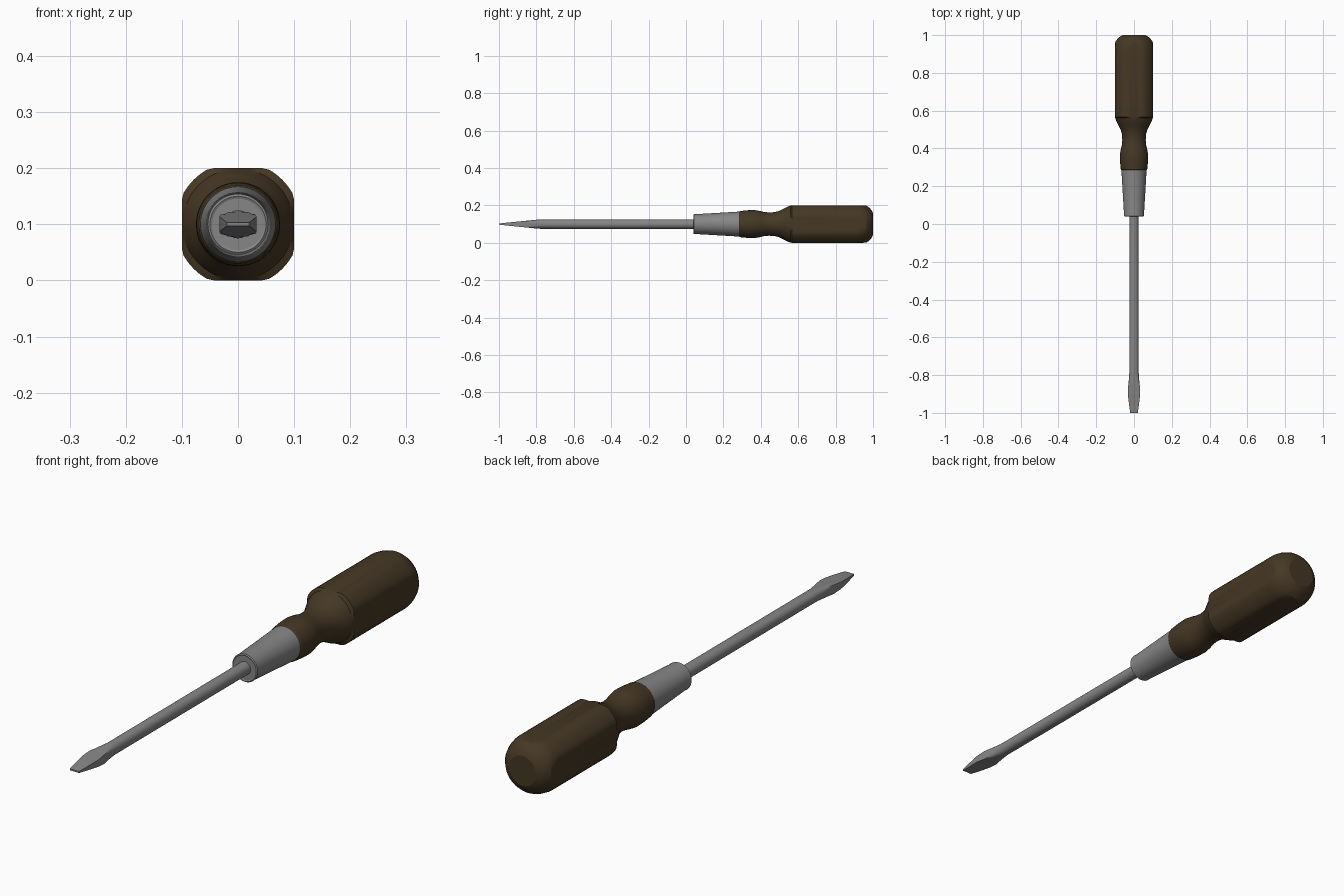
import bpy, math

if "Cube" in bpy.data.objects:
    bpy.data.objects.remove(bpy.data.objects["Cube"])

CZ = 0.1      # height of the tool's axis
N = 48        # sides of every round part


def material(name, rgb):
    m = bpy.data.materials.new(name)
    m.diffuse_color = (*rgb, 1)
    m.use_nodes = True
    m.node_tree.nodes["Principled BSDF"].inputs["Base Color"].default_value = m.diffuse_color
    return m


def clamp(v, lim):
    return max(-lim, min(lim, v))


def loft(name, stations, section, mat, angle=25):
    """Skin rings along y; section(station, angle) gives (x, z)."""
    verts, faces = [], []
    for s in stations:
        for i in range(N):
            x, z = section(s, 2 * math.pi * i / N)
            verts.append((x, s[0], CZ + z))
    for k in range(len(stations) - 1):
        for i in range(N):
            j = (i + 1) % N
            a, b = k * N, (k + 1) * N
            faces.append((a + i, b + i, b + j, a + j))
    last = (len(stations) - 1) * N
    faces.append(tuple(range(N)))
    faces.append(tuple(last + i for i in reversed(range(N))))
    me = bpy.data.meshes.new(name)
    me.from_pydata(verts, [], faces)
    me.materials.append(mat)
    ob = bpy.data.objects.new(name, me)
    bpy.context.collection.objects.link(ob)
    bpy.ops.object.select_all(action='DESELECT')
    ob.select_set(True)
    bpy.context.view_layer.objects.active = ob
    bpy.ops.object.mode_set(mode='EDIT')
    bpy.ops.mesh.select_all(action='SELECT')
    bpy.ops.mesh.normals_make_consistent(inside=False)
    bpy.ops.object.mode_set(mode='OBJECT')
    bpy.ops.object.shade_smooth_by_angle(angle=math.radians(angle))
    return ob


def round_section(s, a):
    return s[1] * math.cos(a), s[1] * math.sin(a)


def flatted_section(s, a):
    # circle with four flats at 0.1 from the axis
    return clamp(s[1] * math.cos(a), 0.1), clamp(s[1] * math.sin(a), 0.1)


def blade_section(s, a):
    # y, half width, half thickness, squareness (1 = round)
    _, w, t, k = s
    return w * clamp(k * math.cos(a), 1), clamp(0.025 * k * math.sin(a), t)


wood = material("dark_brown_wood", (0.06, 0.039, 0.018))
steel = material("grey_steel", (0.24, 0.24, 0.24))

# turned handle with waist, four flats and a domed end
loft("handle", [(0.285, 0.066), (0.29, 0.070), (0.33, 0.074), (0.365, 0.075),
                (0.39, 0.071), (0.415, 0.065), (0.445, 0.062), (0.475, 0.064),
                (0.50, 0.071), (0.525, 0.084), (0.545, 0.094), (0.56, 0.099),
                (0.566, 0.112), (0.92, 0.112), (0.945, 0.107), (0.965, 0.099),
                (0.982, 0.086), (0.993, 0.073), (1.0, 0.058)],
     flatted_section, wood)

# tapered ferrule with a small front lip
loft("ferrule", [(0.042, 0.046), (0.040, 0.050), (0.043, 0.054), (0.052, 0.053),
                 (0.29, 0.067)], round_section, steel)

# shaft ending in a flared flat blade
loft("shaft_and_blade", [(-1.0, 0.020, 0.003, 1.4), (-0.95, 0.027, 0.0085, 1.4),
                         (-0.90, 0.033, 0.0135, 1.35), (-0.86, 0.031, 0.0175, 1.25),
                         (-0.82, 0.027, 0.0215, 1.1), (-0.78, 0.0245, 0.025, 1),
                         (0.06, 0.0245, 0.025, 1)], blade_section, steel)
